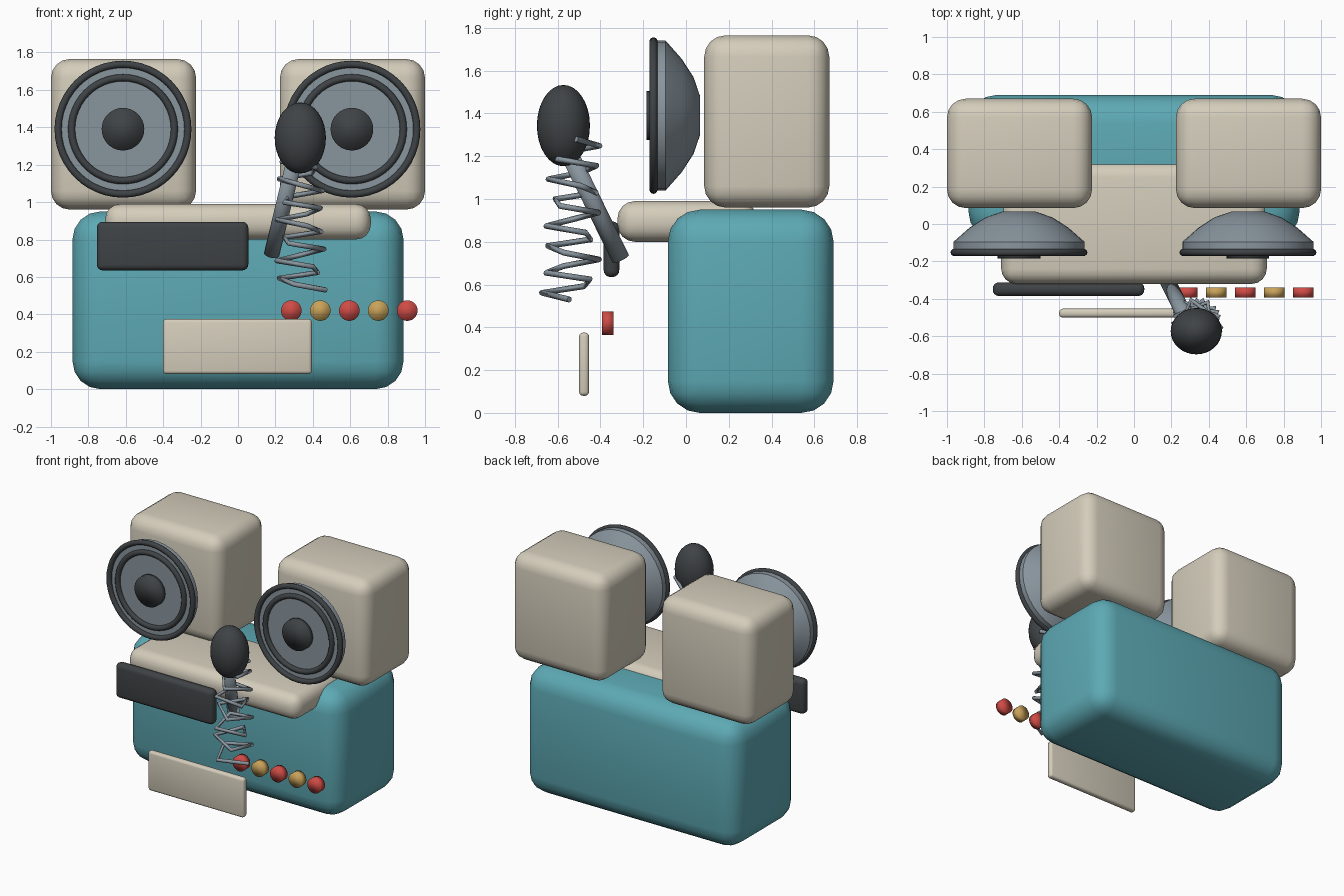
import bpy
import math
from mathutils import Vector

cube = bpy.data.objects.get("Cube")
if cube:
    bpy.data.objects.remove(cube, do_unlink=True)


def material(name, rgb):
    mat = bpy.data.materials.new(name)
    mat.use_nodes = True
    mat.diffuse_color = (*rgb, 1)
    mat.node_tree.nodes["Principled BSDF"].inputs["Base Color"].default_value = (*rgb, 1)
    return mat


TEAL = material("teal", (0.11, 0.40, 0.46))
CREAM = material("cream", (0.66, 0.61, 0.50))
DARK = material("charcoal", (0.05, 0.056, 0.06))
GREY = material("steel grey", (0.25, 0.30, 0.34))
RED = material("red", (0.62, 0.07, 0.06))
GOLD = material("gold", (0.58, 0.36, 0.10))


def finish(name, mat, smooth=True):
    obj = bpy.context.object
    obj.name = name
    obj.data.materials.append(mat)
    if smooth:
        bpy.ops.object.shade_smooth()
    return obj


def rounded_box(name, mat, low, high, radius, segments=4):
    low, high = Vector(low), Vector(high)
    bpy.ops.mesh.primitive_cube_add(size=1, location=(low + high) / 2)
    bpy.context.object.scale = high - low
    bpy.ops.object.transform_apply(location=False, rotation=False, scale=True)
    obj = finish(name, mat)
    bevel = obj.modifiers.new("rounded edges", 'BEVEL')
    bevel.width = radius
    bevel.segments = segments
    bevel.limit_method = 'NONE'
    return obj


def cylinder(name, mat, start, end, radius):
    start, end = Vector(start), Vector(end)
    axis = end - start
    bpy.ops.mesh.primitive_cylinder_add(vertices=32, radius=radius, depth=axis.length,
                                        location=(start + end) / 2,
                                        rotation=axis.to_track_quat('Z', 'Y').to_euler())
    return finish(name, mat)


def lathe_y(name, mat, profile, x, z, sides=32):
    """Closed solid turned about a line along y; profile holds (radius, y)."""
    verts, faces = [], []
    for r, y in profile:
        for i in range(sides):
            a = math.tau * i / sides
            verts.append((x + r * math.cos(a), y, z + r * math.sin(a)))
    for k in range(len(profile) - 1):
        for i in range(sides):
            j = (i + 1) % sides
            a, b = k * sides, (k + 1) * sides
            faces.append((a + i, a + j, b + j, b + i))
    faces.append(tuple(reversed(range(sides))))
    faces.append(tuple(range(len(verts) - sides, len(verts))))
    mesh = bpy.data.meshes.new(name)
    mesh.from_pydata(verts, [], faces)
    obj = bpy.data.objects.new(name, mesh)
    bpy.context.collection.objects.link(obj)
    bpy.ops.object.select_all(action='DESELECT')
    obj.select_set(True)
    bpy.context.view_layer.objects.active = obj
    bpy.ops.object.mode_set(mode='EDIT')
    bpy.ops.mesh.select_all(action='SELECT')
    bpy.ops.mesh.normals_make_consistent(inside=False)
    bpy.ops.object.mode_set(mode='OBJECT')
    finish(name, mat, smooth=False)
    bpy.ops.object.shade_smooth_by_angle(angle=math.radians(40))


# Main body, top deck, front panel and sign plate
rounded_box("body", TEAL, (-0.885, -0.085, 0), (0.885, 0.69, 0.95), 0.15)
rounded_box("deck", CREAM, (-0.71, -0.32, 0.80), (0.71, 0.33, 0.99), 0.08)
rounded_box("front_panel", DARK, (-0.755, -0.385, 0.635), (0.055, -0.312, 0.895), 0.032)
rounded_box("sign_plate", CREAM, (-0.40, -0.50, 0.08), (0.395, -0.453, 0.375), 0.018, 3)

# Speaker cabinets with their floating drivers
for side, sign in (("right", -1), ("left", 1)):
    mid = sign * 0.612
    rounded_box(side + "_cabinet", CREAM, (mid - 0.388, 0.085, 0.96),
                (mid + 0.388, 0.67, 1.765), 0.1)
    x, z = mid - 0.003, 1.39
    lathe_y(side + "_speaker_cone", GREY,
            [(0.35, -0.145), (0.35, -0.095), (0.265, -0.02), (0.18, 0.035), (0.09, 0.066)], x, z)
    for label, radius in (("outer", 0.347), ("inner", 0.275)):
        bpy.ops.mesh.primitive_torus_add(major_radius=radius, minor_radius=0.019,
                                         major_segments=48, minor_segments=10,
                                         location=(x, -0.152, z),
                                         rotation=(math.pi / 2, 0, 0))
        finish(f"{side}_{label}_ring", DARK)
    cylinder(side + "_dust_cap", DARK, (x, -0.14, z), (x, -0.185, z), 0.114)

# Row of alternating knobs
for i in range(5):
    x = 0.285 + 0.155 * i
    cylinder(f"knob_{i + 1}", GOLD if i % 2 else RED, (x, -0.34, 0.42), (x, -0.393, 0.42), 0.055)

# Microphone head and its slanted handle
bpy.ops.mesh.primitive_uv_sphere_add(segments=32, ring_count=16, radius=1,
                                     location=(0.333, -0.573, 1.343))
bpy.context.object.scale = (0.137, 0.124, 0.19)
finish("microphone_head", DARK)
cylinder("microphone_handle", GREY, (0.18, -0.305, 0.72), (0.30, -0.55, 1.22), 0.042)

# Angular coiled cord hanging under the microphone
curve = bpy.data.curves.new("coiled_cord", 'CURVE')
curve.dimensions = '3D'
curve.bevel_depth = 0.014
curve.bevel_resolution = 2
curve.use_fill_caps = True
count, turns = 25, 7
line = curve.splines.new('POLY')
line.points.add(count - 1)
for i, point in enumerate(line.points):
    t = i / (count - 1)
    a = -math.tau * turns * t
    r = 0.135 - 0.02 * t
    point.co = (0.335 + r * math.cos(a), -0.545 + 0.03 * t + r * math.sin(a),
                0.53 + 0.75 * t, 1)
cord = bpy.data.objects.new("coiled_cord", curve)
cord.data.materials.append(GREY)
bpy.context.collection.objects.link(cord)
